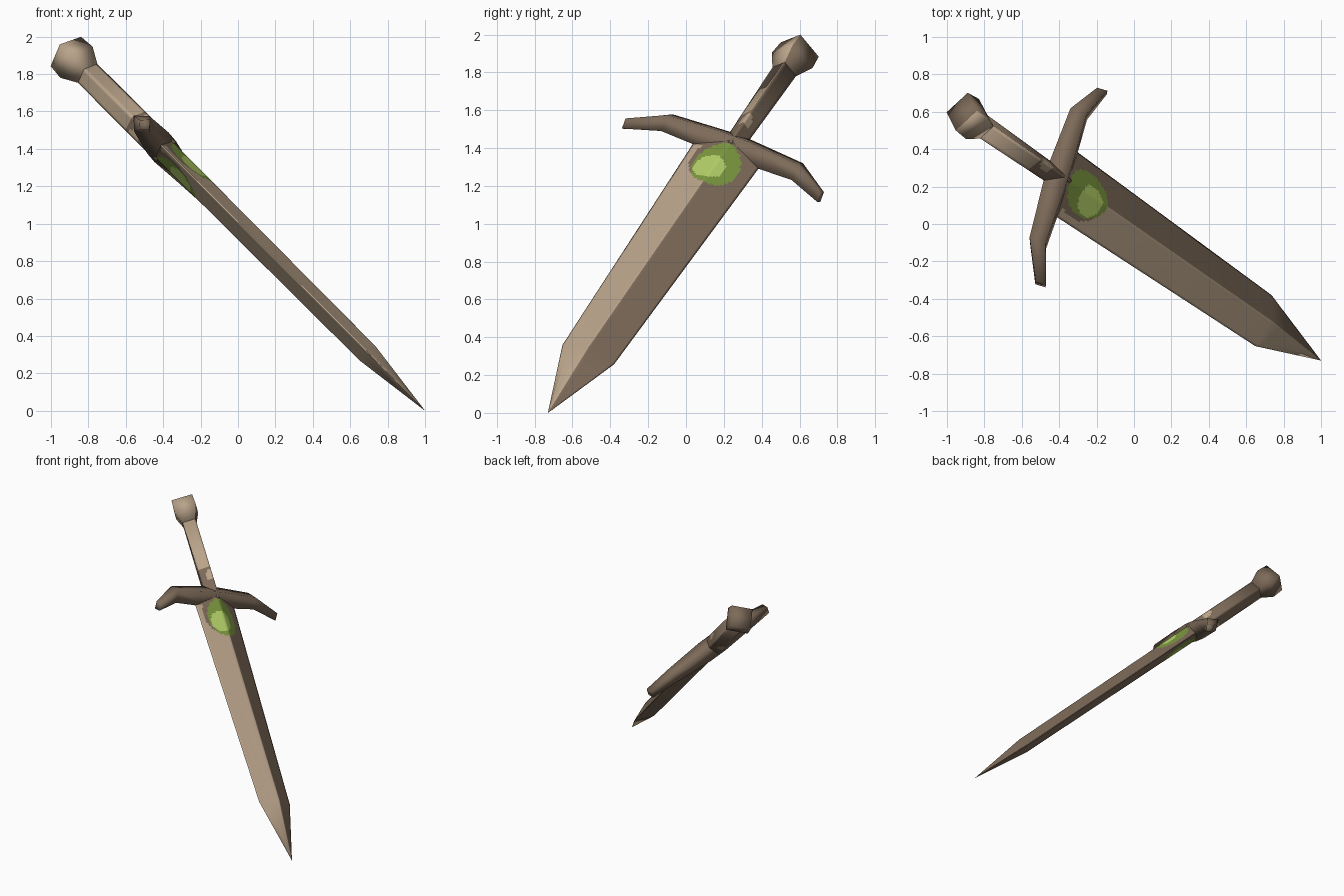
import bpy, bmesh
from mathutils import Vector

if "Cube" in bpy.data.objects:
    bpy.data.objects.remove(bpy.data.objects["Cube"])

# Sword frame: D runs tip -> pommel, W along the guard, N through the flat of the blade
TIP = Vector((1.0, -0.73, 0.0))
D = Vector((-0.635, 0.44, 0.635)).normalized()
W = Vector((0.287, 0.896, -0.339))
W = (W - D * W.dot(D)).normalized()
N = W.cross(D).normalized()


def material(name, rgb):
    m = bpy.data.materials.new(name)
    m.diffuse_color = (*rgb, 1)
    m.use_nodes = True
    m.node_tree.nodes["Principled BSDF"].inputs["Base Color"].default_value = m.diffuse_color
    return m


TAN, BROWN, LIME, GREEN = range(4)
MATS = [material("light_tan", (0.49, 0.37, 0.255)),
        material("dark_brown", (0.205, 0.146, 0.10)),
        material("gem_light_green", (0.46, 0.64, 0.14)),
        material("gem_green", (0.20, 0.31, 0.05))]


def at(w, s, n):
    return TIP + W * w + D * s + N * n


def finish(name, bm, rule):
    """Weld, colour faces by their place in the sword frame, smooth and link."""
    bmesh.ops.remove_doubles(bm, verts=bm.verts, dist=0.0002)
    bmesh.ops.recalc_face_normals(bm, faces=bm.faces)
    for f in bm.faces:
        f.smooth = True
        c = f.calc_center_median() - TIP
        f.material_index = rule(c.dot(W), c.dot(D), c.dot(N))
    me = bpy.data.meshes.new(name)
    bm.to_mesh(me)
    bm.free()
    for m in MATS:
        me.materials.append(m)
    ob = bpy.data.objects.new(name, me)
    bpy.context.collection.objects.link(ob)


def loft(name, rings, rule):
    """Skin a list of rings and cap both ends."""
    bm = bmesh.new()
    vs = [[bm.verts.new(p) for p in r] for r in rings]
    k = len(vs[0])
    for a, b in zip(vs, vs[1:]):
        for i in range(k):
            j = (i + 1) % k
            bm.faces.new((a[i], a[j], b[j], b[i]))
    bm.faces.new(vs[0])
    bm.faces.new(vs[-1])
    finish(name, bm, rule)


def split(ring, k):
    """Cut each side of a ring into k pieces."""
    out = []
    for i, p in enumerate(ring):
        q = ring[(i + 1) % len(ring)]
        out += [p.lerp(q, t / k) for t in range(k)]
    return out


def along(s, w, n, k=1):
    """Diamond ring across the sword's length."""
    return split([at(w, s, 0), at(0, s, n), at(-w, s, 0), at(0, s, -n)], k)


def across(w, lo, hi, n):
    """Diamond ring across the guard."""
    mid = (lo + hi) / 2
    return [at(w, hi, 0), at(w, mid, n), at(w, lo, 0), at(w, mid, -n)]


def oval(w, s, cw, cs, rw, rs):
    return ((w - cw) / rw) ** 2 + ((s - cs) / rs) ** 2 < 1


def halves(w, s, n):
    return TAN if w < -0.001 else BROWN


# Blade: one tan and one brown half, with a painted gem and its dark setting
def blade_rule(w, s, n):
    if oval(w, s, -0.026, 1.985, 0.085, 0.085):
        return LIME
    if oval(w, s, 0, 2.02, 0.125, 0.155):
        return GREEN
    if oval(w, s, 0, 2.05, 0.155, 0.175) or s > 2.13:
        return BROWN
    return halves(w, s, n)


K = 14
rings = [along(0.0, 0.0004, 0.0004, K), along(0.485, 0.152, 0.057, K)]
for i in range(29):
    s = 1.84 + 0.36 * i / 28
    t = (s - 0.485) / 1.715
    rings.append(along(s, 0.152 + 0.043 * t, 0.057 + 0.006 * t, K))
loft("blade", rings, blade_rule)


# Grip: dark collar above the guard with a tan spot
def grip_rule(w, s, n):
    if s < 2.44:
        return TAN if oval(w, s, 0, 2.375, 0.032, 0.045) else BROWN
    return halves(w, s, n)


loft("grip", [along(s, 0.056 + 0.02 * (s - 2.18), 0.075 - 0.004 * (s - 2.18), 6)
              for s in [2.18 + 0.02 * i for i in range(14)] + [2.85]], grip_rule)

# Pommel
loft("pommel", [along(2.84, 0.07, 0.072), along(2.935, 0.12, 0.12),
                along(3.025, 0.112, 0.113)], halves)

# Drooping crossguard, mirrored about the middle
half = [(0.575, 2.062, 2.143, 0.040), (0.384, 2.143, 2.282, 0.058),
        (0.07, 2.13, 2.308, 0.08)]
loft("crossguard", [across(-w, a, b, n) for w, a, b, n in half] +
     [across(w, a, b, n) for w, a, b, n in reversed(half)],
     lambda w, s, n: BROWN)
